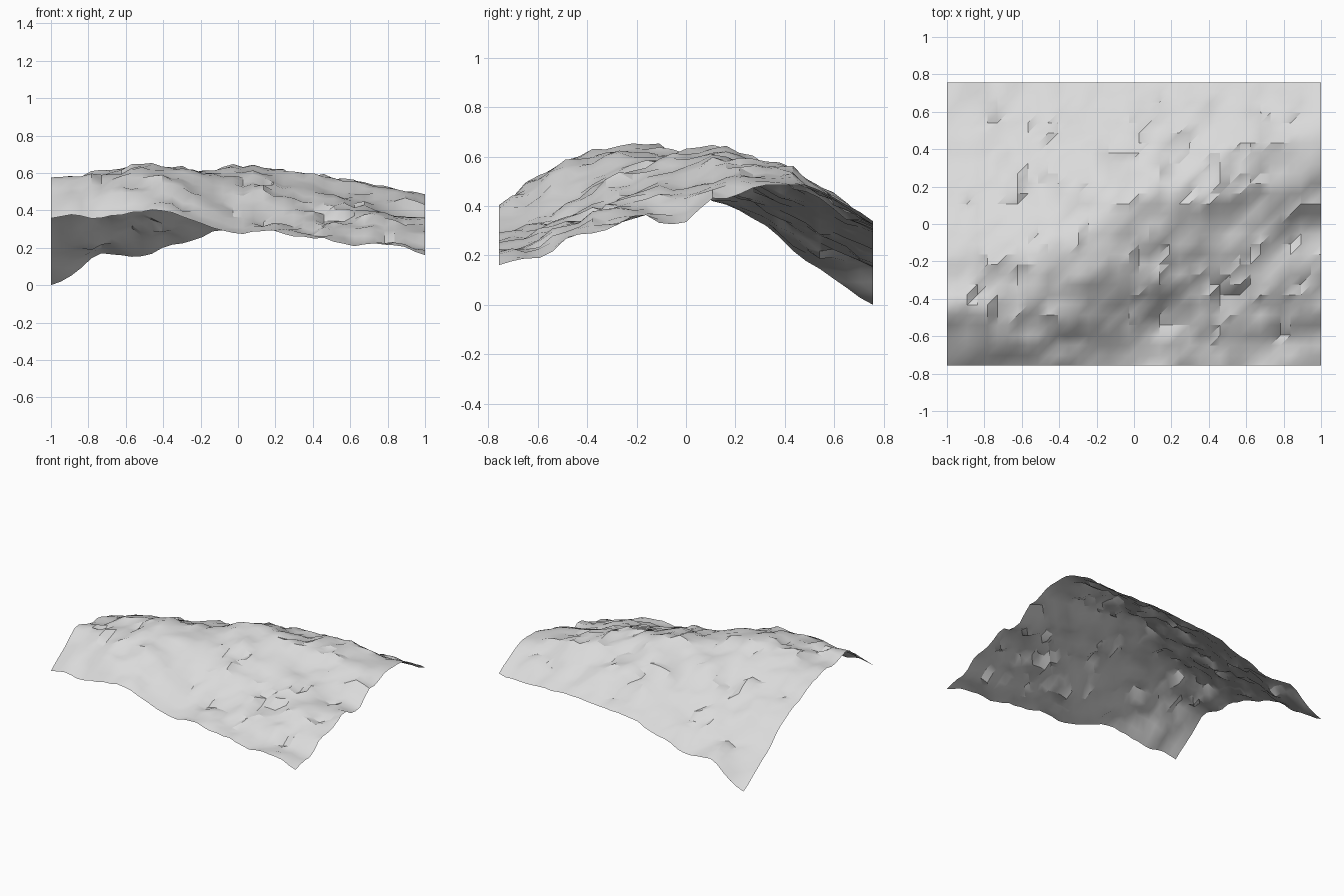
import bpy
import bmesh
import math
from mathutils import Vector, noise

if "Cube" in bpy.data.objects:
    bpy.data.objects.remove(bpy.data.objects["Cube"], do_unlink=True)

# Sheet size, number of cells and width of the strip shaped by the border lines
HALF_X, HALF_Y = 1.0, 0.757
CELLS_X, CELLS_Y = 37, 28
STRIP = 0.13

# Broad heights in hundredths: one row per column of the hill, left to right,
# each running from the front edge to the back edge
HILL = [
    (37, 49, 55, 53, 47, 39, 27, 12, 0),
    (36, 51, 59, 59, 53, 44, 33, 22, 16),
    (38, 53, 61, 64, 57, 48, 38, 26, 15),
    (36, 45, 55, 61, 60, 53, 44, 34, 23),
    (28, 35, 46, 55, 61, 61, 51, 41, 30),
    (27, 32, 41, 50, 56, 60, 53, 43, 32),
    (23, 28, 36, 44, 49, 56, 55, 45, 33),
    (20, 25, 34, 39, 43, 51, 53, 44, 32),
    (15, 20, 28, 36, 33, 43, 48, 45, 33),
]

# Finer outlines of the four borders, in hundredths
FRONT = (36, 38, 35, 37, 38, 39, 35, 30, 27, 30, 27, 25, 23, 20, 21, 20, 15)
BACK = (0, 5, 16, 15, 15, 20, 23, 28, 30, 31, 32, 33, 33, 32, 32, 32, 33)
SIDE_A = (36, 43, 49, 56, 55, 53, 53, 50, 47, 42, 39, 33, 27, 18, 12, 6, 0)
SIDE_B = (15, 18, 19, 27, 28, 31, 36, 33, 33, 42, 43, 47, 48, 48, 45, 39, 33)


def spline(values, t):
    """Smooth curve through evenly spaced values, with t from 0 to 1."""
    last = len(values) - 1
    i = min(int(t * last), last - 1)
    f = t * last - i
    b, c = values[i], values[i + 1]
    a = values[i - 1] if i > 0 else 2 * b - c
    d = values[i + 2] if i + 2 <= last else 2 * c - b
    return b + f * (c - a + f * (2 * a - 5 * b + 4 * c - d + f * (3 * (b - c) + d - a))) / 2


def hill(u, v):
    return spline([spline(column, v) for column in HILL], u)


def fade(distance):
    return max(0, 1 - distance / STRIP)


def outline(u, v):
    """Correction that bends the hill to the border lines."""
    sides = (fade(u) * (spline(SIDE_A, v) - hill(0, v))
             + fade(1 - u) * (spline(SIDE_B, v) - hill(1, v)))
    ends = (fade(v) * (spline(FRONT, u) - hill(u, 0))
            + fade(1 - v) * (spline(BACK, u) - hill(u, 1)))
    return sides + ends


def roughness(x, y, u, v):
    """Rocky bumps and small square ledges, calmer along the border."""
    calm = min(1, 0.35 + 8 * min(u, 1 - u, v, 1 - v))
    bumps = 0.035 * noise.noise(Vector((x * 5, y * 5, 3)))
    grit = 0.035 * noise.noise(Vector((x * 12, y * 12, 8)))
    ledges = 0.011 * noise.cell(Vector((x * 7, y * 9, 5)))
    return calm * (bumps + grit + ledges)


def point(u, v):
    x, y = (2 * u - 1) * HALF_X, (2 * v - 1) * HALF_Y
    broad = (hill(u, v) + outline(u, v)) / 100
    return Vector((x, y, broad + roughness(x, y, u, v)))


# Rock material
rock = bpy.data.materials.new("light grey rock")
rock.use_nodes = True
grey = (0.7, 0.7, 0.7, 1)
rock.diffuse_color = grey
rock.node_tree.nodes["Principled BSDF"].inputs["Base Color"].default_value = grey

# Triangulated terrain sheet
bm = bmesh.new()
grid = [[bm.verts.new(point(i / CELLS_X, j / CELLS_Y)) for j in range(CELLS_Y + 1)]
        for i in range(CELLS_X + 1)]
for i in range(CELLS_X):
    for j in range(CELLS_Y):
        a, b = grid[i][j], grid[i + 1][j]
        c, d = grid[i + 1][j + 1], grid[i][j + 1]
        bm.faces.new((a, b, c))
        bm.faces.new((a, c, d))

# Rest the lowest point on the ground
lowest = min(v.co.z for v in bm.verts)
for v in bm.verts:
    v.co.z -= lowest

mesh = bpy.data.meshes.new("terrain")
bm.to_mesh(mesh)
bm.free()
mesh.materials.append(rock)
terrain = bpy.data.objects.new("terrain", mesh)
bpy.context.collection.objects.link(terrain)

# Smooth slopes with crisp ledges
bpy.ops.object.select_all(action="DESELECT")
terrain.select_set(True)
bpy.context.view_layer.objects.active = terrain
bpy.ops.object.shade_smooth_by_angle(angle=math.radians(30))
